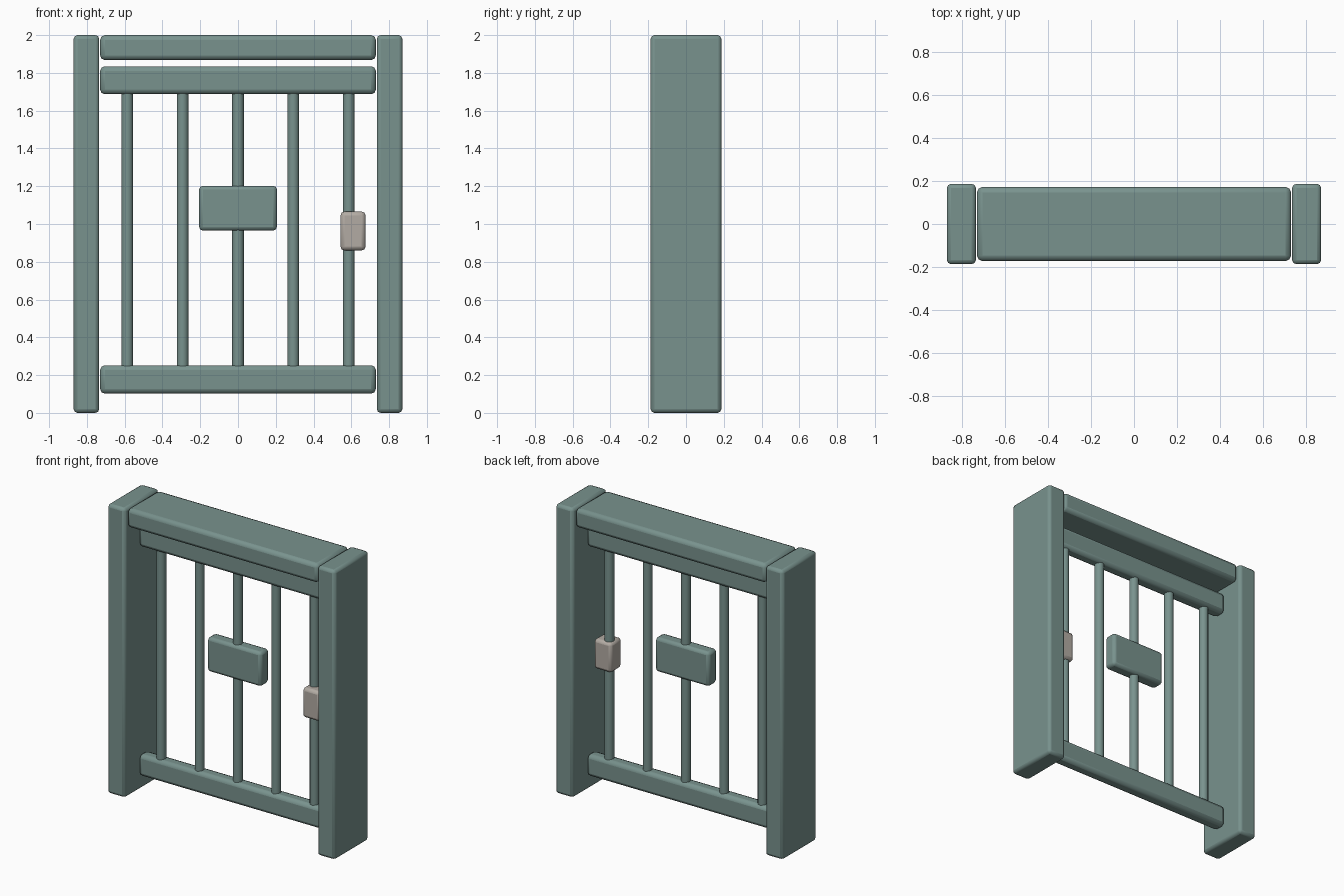
import bpy, math

if "Cube" in bpy.data.objects:
    bpy.data.objects.remove(bpy.data.objects["Cube"])

def material(name, rgb):
    m = bpy.data.materials.new(name)
    m.diffuse_color = (*rgb, 1)
    m.use_nodes = True
    m.node_tree.nodes["Principled BSDF"].inputs["Base Color"].default_value = m.diffuse_color
    return m

GREEN = material("green_paint", (0.19, 0.29, 0.27))
STEEL = material("lock_metal", (0.45, 0.41, 0.37))

def finish(ob, name, mat):
    ob.name = name
    ob.data.materials.append(mat)
    bpy.ops.object.shade_smooth_by_angle(angle=math.radians(35))
    return ob

def block(name, x, y, z, bevel, mat=GREEN):
    """Rounded box from (min, max) ranges on each axis."""
    bpy.ops.mesh.primitive_cube_add(size=1, location=[(a + b) / 2 for a, b in (x, y, z)])
    ob = bpy.context.object
    ob.scale = [b - a for a, b in (x, y, z)]
    bpy.ops.object.transform_apply(location=False, rotation=False, scale=True)
    mod = ob.modifiers.new("rounded_edges", 'BEVEL')
    mod.width, mod.segments = bevel, 2
    return finish(ob, name, mat)

# Side posts
for side, s in (("left", -1), ("right", 1)):
    xs = sorted((s * 0.735, s * 0.87))
    block(side + "_post", xs, (-0.187, 0.187), (0, 2), 0.02)

# Deep lintel across the top
block("lintel", (-0.73, 0.73), (-0.172, 0.172), (1.868, 2), 0.025)

# Gate rails
block("top_rail", (-0.73, 0.73), (-0.045, 0.045), (1.687, 1.835), 0.025)
block("bottom_rail", (-0.73, 0.73), (-0.045, 0.045), (0.102, 0.252), 0.025)

# Vertical bars, running into both rails
for i in range(5):
    bpy.ops.mesh.primitive_cylinder_add(vertices=12, radius=0.031, depth=1.52,
                                        location=((i - 2) * 0.293, 0, 0.97))
    finish(bpy.context.object, f"bar_{i + 1}", GREEN)

# Centre plate and lock box
block("centre_plate", (-0.206, 0.206), (-0.045, 0.045), (0.965, 1.202), 0.02)
block("lock_box", (0.543, 0.675), (-0.075, 0.045), (0.86, 1.066), 0.02, STEEL)
